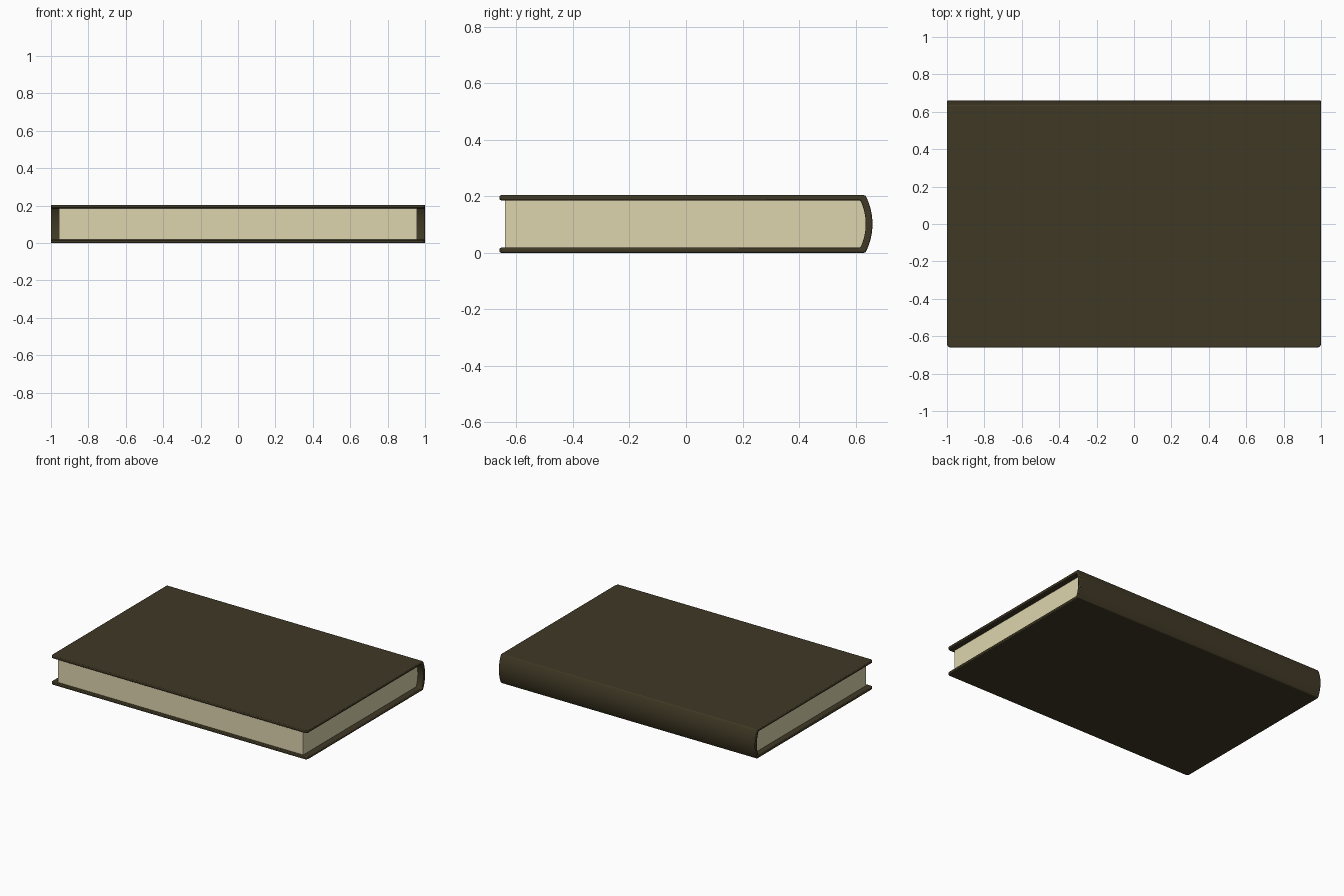
import bpy, bmesh, math

if "Cube" in bpy.data.objects:
    bpy.data.objects.remove(bpy.data.objects["Cube"])

H, T = 0.204, 0.018          # book height, board thickness
Y0, Y_HINGE, Y_BACK = -0.66, 0.635, 0.66


def material(name, rgb):
    m = bpy.data.materials.new(name)
    m.diffuse_color = (*rgb, 1)
    m.use_nodes = True
    m.node_tree.nodes["Principled BSDF"].inputs["Base Color"].default_value = m.diffuse_color
    return m


def arc(y_edge, y_mid, z0, z1, n=16):
    """Shallow circular arc bulging towards +y, from z0 up to z1."""
    half, sag = (z1 - z0) / 2, y_mid - y_edge
    r = (half ** 2 + sag ** 2) / (2 * sag)
    a = math.asin(half / r)
    return [(y_mid - r + r * math.cos(t), (z0 + z1) / 2 + r * math.sin(t))
            for t in (-a + 2 * a * i / n for i in range(n + 1))]


def extrude_profile(name, profile, half_x, mat, corner=0):
    """Sweep a y-z profile along x, optionally rounding the front corners."""
    bm = bmesh.new()
    face = bm.faces.new([bm.verts.new((-half_x, y, z)) for y, z in profile])
    moved = bmesh.ops.extrude_face_region(bm, geom=[face])["geom"]
    bmesh.ops.translate(bm, vec=(2 * half_x, 0, 0),
                        verts=[v for v in moved if isinstance(v, bmesh.types.BMVert)])
    bmesh.ops.recalc_face_normals(bm, faces=bm.faces)
    if corner:
        edges = [e for e in bm.edges
                 if all(abs(v.co.y - Y0) < 1e-5 for v in e.verts)
                 and abs(e.verts[0].co.x - e.verts[1].co.x) < 1e-5]
        bmesh.ops.bevel(bm, geom=edges, offset=corner, segments=4,
                        profile=0.5, affect='EDGES')
    me = bpy.data.meshes.new(name)
    bm.to_mesh(me)
    bm.free()
    ob = bpy.data.objects.new(name, me)
    bpy.context.collection.objects.link(ob)
    me.materials.append(mat)
    bpy.ops.object.select_all(action='DESELECT')
    ob.select_set(True)
    bpy.context.view_layer.objects.active = ob
    return ob


leather = material("dark_leather", (0.05, 0.04, 0.018))
paper = material("cream_paper", (0.72, 0.66, 0.42))

# Cover: two boards joined by a rounded spine
inner = arc(0.617, 0.636, T, H - T)
cover_profile = ([(Y0, 0)] + arc(Y_HINGE, Y_BACK, 0, H) + [(Y0, H), (Y0, H - T)]
                 + inner[::-1] + [(Y0, T)])
cover = extrude_profile("cover", cover_profile, 1.0, leather, corner=0.02)
bev = cover.modifiers.new("soft_edges", 'BEVEL')
bev.width = 0.005
bev.segments = 2
bev.limit_method = 'ANGLE'
bev.angle_limit = math.radians(40)
bpy.ops.object.shade_smooth_by_angle(angle=math.radians(35))

# Page block: flat fore-edge, rounded against the spine
pages = extrude_profile("pages", [(-0.64, T)] + inner + [(-0.64, H - T)], 0.957, paper)
bpy.ops.object.shade_smooth_by_angle(angle=math.radians(30))
